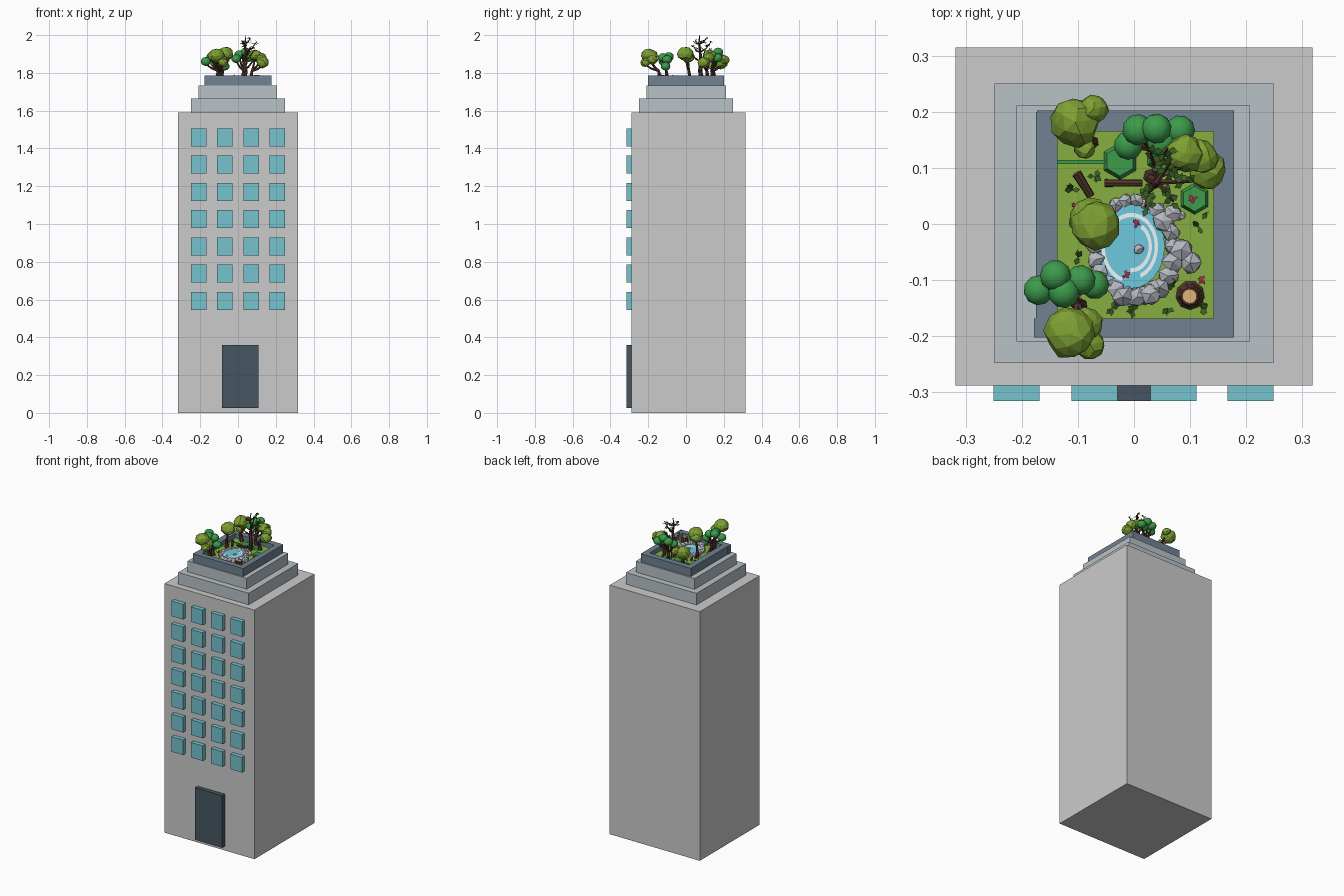
import bpy, bmesh, math, random
from mathutils import Vector, Matrix

if "Cube" in bpy.data.objects:
    bpy.data.objects.remove(bpy.data.objects["Cube"])

random.seed(4)
GROUND = 1.757


def mat(name, rgb):
    m = bpy.data.materials.new(name)
    lin = [((c / 255 + 0.055) / 1.055) ** 2.4 for c in rgb]
    m.diffuse_color = (*lin, 1)
    m.use_nodes = True
    m.node_tree.nodes["Principled BSDF"].inputs["Base Color"].default_value = m.diffuse_color
    return m


GLASS = mat("glass", (118, 196, 206))
DOOR = mat("door", (70, 86, 98))
STEP = mat("step", (184, 194, 198))
RIM = mat("planter", (112, 130, 145))
GRASS = mat("grass", (135, 175, 65))
OLIVE = mat("olive_leaf", (125, 160, 50))
GREEN = mat("green_leaf", (60, 155, 75))
DARK = mat("dark_leaf", (60, 95, 35))
BARK = mat("bark", (85, 55, 45))
WOOD = mat("cut_wood", (225, 180, 120))
ROCK = mat("rock", (180, 183, 192))
WATER = mat("water", (110, 200, 222))
FOAM = mat("foam", (238, 246, 248))
PETAL = mat("petal", (170, 50, 75))


def finish(name, bm, material=None, smooth=False):
    me = bpy.data.meshes.new(name)
    bm.to_mesh(me)
    bm.free()
    ob = bpy.data.objects.new(name, me)
    bpy.context.collection.objects.link(ob)
    if material:
        me.materials.append(material)
    for p in me.polygons:
        p.use_smooth = smooth
    return ob


def add_box(bm, x0, x1, y0, y1, z0, z1):
    m = Matrix.Translation(((x0 + x1) / 2, (y0 + y1) / 2, (z0 + z1) / 2))
    bmesh.ops.create_cube(bm, size=1, matrix=m @ Matrix.Diagonal((x1 - x0, y1 - y0, z1 - z0, 1)))


def box(name, *ext, material=None):
    bm = bmesh.new()
    add_box(bm, *ext)
    return finish(name, bm, material)


def add_blob(bm, p, r, sub=2, jitter=0.0, squash=1.0):
    m = Matrix.Translation(p) @ Matrix.Rotation(random.uniform(0, 6), 4, 'Z') @ Matrix.Diagonal((1, 1, squash, 1))
    vs = bmesh.ops.create_icosphere(bm, subdivisions=sub, radius=r, matrix=m)["verts"]
    for v in vs:
        v.co += (v.co - Vector(p)) * random.uniform(-jitter, jitter)


def add_limb(bm, pts, r0, r1, seg=6):
    n = len(pts) - 1
    for i in range(n):
        a, b = Vector(pts[i]), Vector(pts[i + 1])
        d = b - a
        m = Matrix.Translation((a + b) / 2) @ d.to_track_quat('Z', 'Y').to_matrix().to_4x4()
        bmesh.ops.create_cone(bm, cap_ends=True, segments=seg, depth=d.length, matrix=m,
                              radius1=r0 + (r1 - r0) * i / n, radius2=r0 + (r1 - r0) * (i + 1) / n)


def add_leaf(bm, p, size, tilt=0.8):
    # four-cornered leaf blade in a random direction
    a = random.uniform(0, 6.28)
    d = Vector((math.cos(a), math.sin(a), random.uniform(-tilt, tilt))) * size
    s = Vector((-math.sin(a), math.cos(a), random.uniform(-.4, .4))) * size * 0.35
    p = Vector(p)
    bm.faces.new([bm.verts.new(q) for q in (p, p + d / 2 + s, p + d, p + d / 2 - s)])


# Tower and stepped roof
box("tower", -0.318, 0.318, -0.288, 0.315, 0, 1.59)
box("lower_step", -0.249, 0.249, -0.248, 0.25, 1.59, 1.664, material=STEP)
box("upper_step", -0.209, 0.207, -0.209, 0.211, 1.664, 1.733, material=STEP)

# Windows and door
bm = bmesh.new()
for row in range(7):
    z = 0.545 + row * 0.1443
    for x in (-0.209, -0.07, 0.07, 0.208):
        add_box(bm, x - 0.041, x + 0.041, -0.315, -0.285, z, z + 0.096)
finish("windows", bm, GLASS)
box("door", -0.084, 0.109, -0.315, -0.285, 0.027, 0.36, material=DOOR)

# Planter rim and lawn
bm = bmesh.new()
add_box(bm, -0.178, 0.178, -0.202, -0.168, 1.733, 1.785)
add_box(bm, -0.173, 0.178, 0.165, 0.202, 1.733, 1.785)
add_box(bm, -0.175, -0.136, -0.2, 0.2, 1.733, 1.785)
add_box(bm, 0.142, 0.178, -0.2, 0.2, 1.733, 1.785)
finish("planter_rim", bm, RIM)
box("lawn", -0.137, 0.143, -0.169, 0.166, 1.733, GROUND, material=GRASS)

# Ground-cover patches
bm = bmesh.new()
add_box(bm, -0.136, 0.0, 0.107, 0.114, GROUND, GROUND + 0.004)
for x, y, r in ((-0.025, 0.112, 0.033), (0.108, 0.045, 0.028), (0.05, 0.12, 0.03)):
    bmesh.ops.create_cone(bm, cap_ends=True, segments=6, radius1=r, radius2=r * 0.8, depth=0.012,
                          matrix=Matrix.Translation((x, y, GROUND + 0.006)))
finish("ground_cover", bm, GREEN)

# Pond, foam rings and rock border
PC = Vector((-0.005, -0.04, GROUND))
bm = bmesh.new()
bmesh.ops.create_cone(bm, cap_ends=True, segments=24, radius1=1, radius2=1, depth=1,
                      matrix=Matrix.Translation(PC + Vector((0, 0, 0.006))) @ Matrix.Diagonal((0.06, 0.075, 0.012, 1)))
finish("pond_water", bm, WATER)
bm = bmesh.new()
for k, a0, a1 in ((0.045, -1.2, 2.2), (0.034, -1.6, 1.0), (0.05, 2.6, 4.4)):
    ring = []
    for i in range(15):
        a = a0 + (a1 - a0) * i / 14
        ring.append([bm.verts.new(PC + Vector((math.cos(a) * q, math.sin(a) * q * 1.25, 0.0135)))
                     for q in (k - 0.003, k + 0.003)])
    for p, q in zip(ring, ring[1:]):
        bm.faces.new((p[0], p[1], q[1], q[0]))
finish("pond_foam", bm, FOAM)
bm = bmesh.new()
for i in range(22):
    a = i / 22 * 2 * math.pi
    east = max(0, math.cos(a + 0.5))
    k = 0.066 + 0.012 * east
    p = PC + Vector((math.cos(a) * k, math.sin(a) * k * 1.25, 0.008))
    add_blob(bm, p, random.uniform(0.012, 0.017) + 0.006 * east, 1, 0.18, 0.9)
for x, y, r in ((0.008, -0.045, 0.01), (0.1, -0.07, 0.02), (0.07, 0.02, 0.018), (-0.02, -0.13, 0.022),
                (0.03, -0.125, 0.02), (0.085, -0.045, 0.022), (0.05, 0.005, 0.02), (0.085, 0.016, 0.008)):
    add_blob(bm, (x, y, GROUND + 0.012), r, 1, 0.18, 0.9)
finish("pond_rocks", bm, ROCK)

# Trees: leaf balls on bent trunks (base, crown balls as x, y, z, radius)
TREES = [
    ("back_left_tree", OLIVE, (-0.08, 0.145), [(-0.105, 0.182, 1.86, 0.044), (-0.072, 0.205, 1.87, 0.026),
                                               (-0.087, 0.135, 1.835, 0.019)]),
    ("back_right_tree", OLIVE, (0.075, 0.11), [(0.09, 0.125, 1.895, 0.034), (0.13, 0.095, 1.855, 0.034),
                                               (0.12, 0.12, 1.88, 0.03)]),
    ("middle_tree", OLIVE, (-0.09, 0.015), [(-0.068, -0.003, 1.9, 0.044), (-0.08, 0.012, 1.885, 0.036)]),
    ("front_left_tree", OLIVE, (-0.1, -0.145), [(-0.115, -0.195, 1.89, 0.044), (-0.078, -0.215, 1.855, 0.026),
                                                (-0.085, -0.18, 1.87, 0.03)]),
    ("back_round_tree", GREEN, (0.03, 0.135), [(-0.01, 0.14, 1.875, 0.026), (0.007, 0.168, 1.895, 0.028),
                                               (0.04, 0.17, 1.91, 0.027), (0.082, 0.167, 1.88, 0.027),
                                               (0.05, 0.145, 1.88, 0.027)]),
    ("left_round_tree", GREEN, (-0.105, -0.105), [(-0.17, -0.118, 1.86, 0.027), (-0.14, -0.092, 1.885, 0.028),
                                                  (-0.125, -0.122, 1.88, 0.028), (-0.095, -0.1, 1.87, 0.027),
                                                  (-0.07, -0.108, 1.835, 0.026)]),
]
for name, leaf, (bx, by), balls in TREES:
    bm = bmesh.new()
    low = leaf is OLIVE
    for x, y, z, r in balls:
        add_blob(bm, (x, y, z), r, 2, 0.09 if low else 0, 0.88)
    finish(name + "_crown", bm, leaf, smooth=not low)
    bm = bmesh.new()
    fork = Vector((bx, by, GROUND + 0.055))
    add_limb(bm, [(bx + 0.006, by, GROUND), (bx - 0.005, by + 0.004, GROUND + 0.03), fork], 0.012, 0.007)
    for x, y, z, r in balls:
        tip = Vector((x, y, z - r * 0.5))
        mid = fork.lerp(tip, 0.5) - Vector((0, 0, 0.006))
        add_limb(bm, [fork, mid, tip], 0.007, 0.004)
    finish(name + "_trunk", bm, BARK)

# Tall sparse tree with twisted branches and loose leaves
bm = bmesh.new()
leaves = bmesh.new()
spine = [(0.03, 0.085, GROUND), (0.04, 0.075, 1.81), (0.03, 0.08, 1.86), (0.042, 0.075, 1.91),
         (0.036, 0.068, 1.955), (0.042, 0.072, 1.998)]
add_limb(bm, spine, 0.014, 0.002)
for i, tip in ((2, (0.085, 0.1, 1.92)), (2, (0.02, 0.03, 1.9)), (3, (0.1, 0.075, 1.965)), (3, (0.03, 0.13, 1.96)),
               (4, (0.065, 0.11, 1.985)), (4, (0.02, 0.05, 1.97)), (3, (0.07, 0.04, 1.94)), (2, (0.06, 0.135, 1.93))):
    a, b = Vector(spine[i]), Vector(tip)
    mid = a.lerp(b, 0.55) - Vector((0, 0, 0.01))
    add_limb(bm, [a, mid, b], 0.0055, 0.0018, 5)
    for t in range(8):
        add_leaf(leaves, mid.lerp(b, t / 7) + Vector([random.uniform(-.005, .005) for _ in "xyz"]), 0.017)
finish("tall_tree_trunk", bm, BARK)
finish("tall_tree_leaves", leaves, DARK)

# Stump and fallen logs
bm = bmesh.new()
add_limb(bm, [(0.1, -0.127, GROUND), (0.1, -0.127, GROUND + 0.008), (0.099, -0.129, GROUND + 0.03)], 0.026, 0.016, 9)
add_limb(bm, [(-0.077, 0.05, GROUND + 0.008), (-0.102, 0.09, GROUND + 0.022)], 0.007, 0.009, 7)
add_limb(bm, [(-0.052, 0.073, GROUND + 0.01), (0.015, 0.073, GROUND + 0.014)], 0.007, 0.006, 7)
finish("stump_and_logs", bm, BARK)
bm = bmesh.new()
add_limb(bm, [(0.099, -0.129, GROUND + 0.028), (0.099, -0.129, GROUND + 0.0315)], 0.0125, 0.0125, 10)
finish("stump_top", bm, WOOD)

# Flowers and small tufts
bm, tufts = bmesh.new(), bmesh.new()
for x, y, z in ((-0.103, 0.035, 0.012), (-0.105, 0.01, 0.012), (0.003, 0.0, 0.016), (-0.015, -0.09, 0.016),
                (-0.097, -0.13, 0.012), (0.122, -0.1, 0.012), (0.105, 0.045, 0.02)):
    for _ in range(6):
        add_leaf(bm, (x, y, GROUND + z), 0.009, 0.4)
for x, y in ((0.115, -0.005), (0.07, -0.11), (-0.07, 0.085), (0.13, 0.02), (-0.04, -0.15), (0.06, -0.15),
             (-0.11, 0.06), (-0.1, -0.06), (0.12, -0.15), (0.0, -0.155)):
    for _ in range(6):
        add_leaf(tufts, (x, y, GROUND + 0.002), 0.014, 1.5)
finish("flowers", bm, PETAL)
finish("grass_tufts", tufts, DARK)
